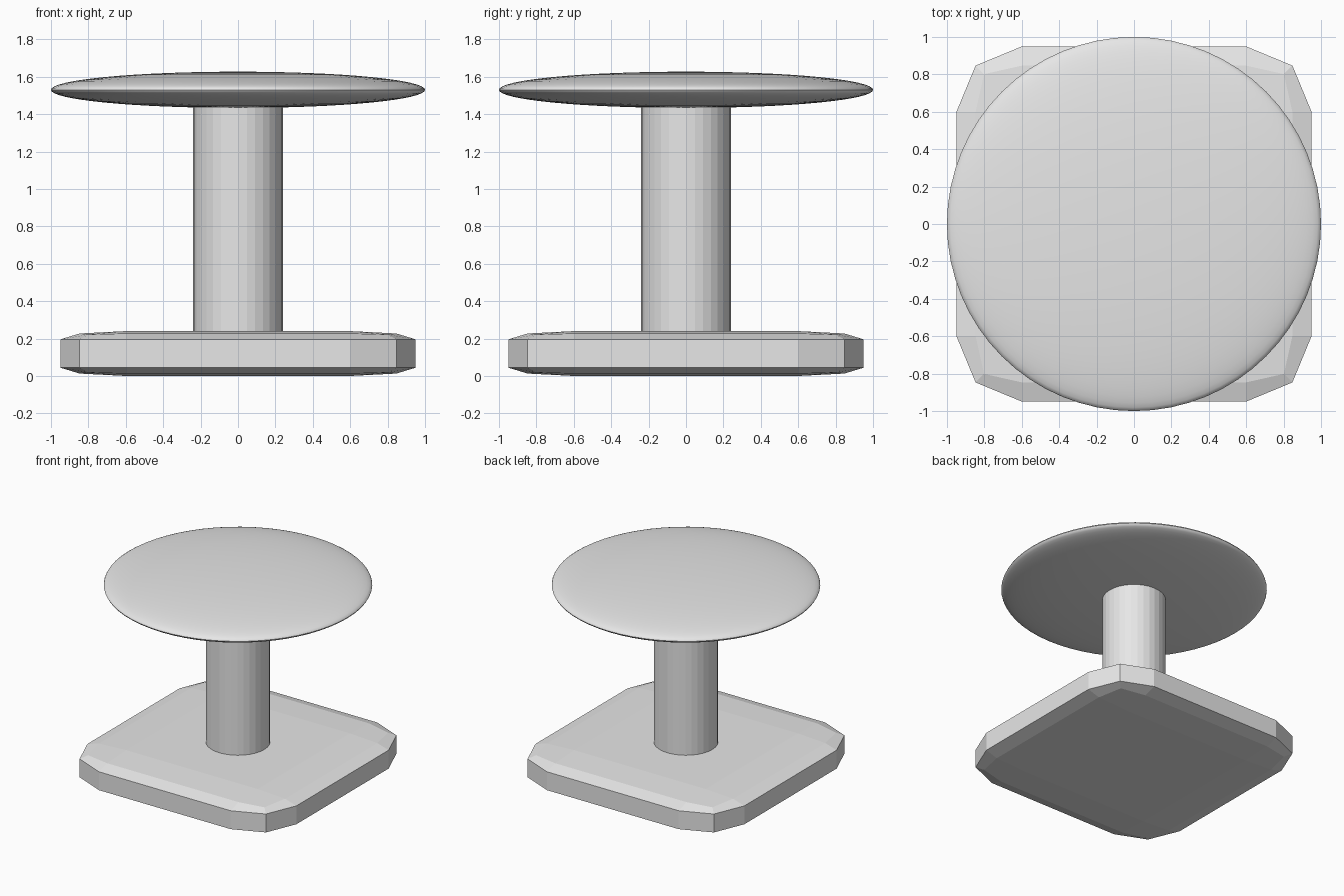
import bpy
import math

cube = bpy.data.objects.get("Cube")
if cube:
    bpy.data.objects.remove(cube, do_unlink=True)

# One plain grey for the whole model
grey = bpy.data.materials.new("light_grey")
grey.use_nodes = True
colour = (0.8, 0.8, 0.8, 1)
grey.diffuse_color = colour
grey.node_tree.nodes["Principled BSDF"].inputs["Base Color"].default_value = colour


def finish(name):
    part = bpy.context.object
    part.name = name
    part.data.materials.append(grey)
    return part


# Base slab: bevelled cube flattened, so the bevel is wide but shallow
bpy.ops.mesh.primitive_cube_add(size=2, location=(0, 0, 0.12))
base = finish("base_slab")
base.scale = (0.95, 0.95, 0.12)
bevel = base.modifiers.new("rounded_edges", "BEVEL")
bevel.width = 0.37
bevel.segments = 2

# Column
bpy.ops.mesh.primitive_cylinder_add(vertices=32, radius=0.24, depth=1.3, location=(0, 0, 0.83))
finish("column")

# Top disc: squashed sphere with a sharp rim
bpy.ops.mesh.primitive_uv_sphere_add(segments=64, ring_count=32, radius=1, location=(0, 0, 1.53))
disc = finish("top_disc")
disc.scale = (1, 1, 0.097)
bpy.ops.object.transform_apply(location=False, rotation=False, scale=True)
bpy.ops.object.shade_smooth_by_angle(angle=math.radians(40))
